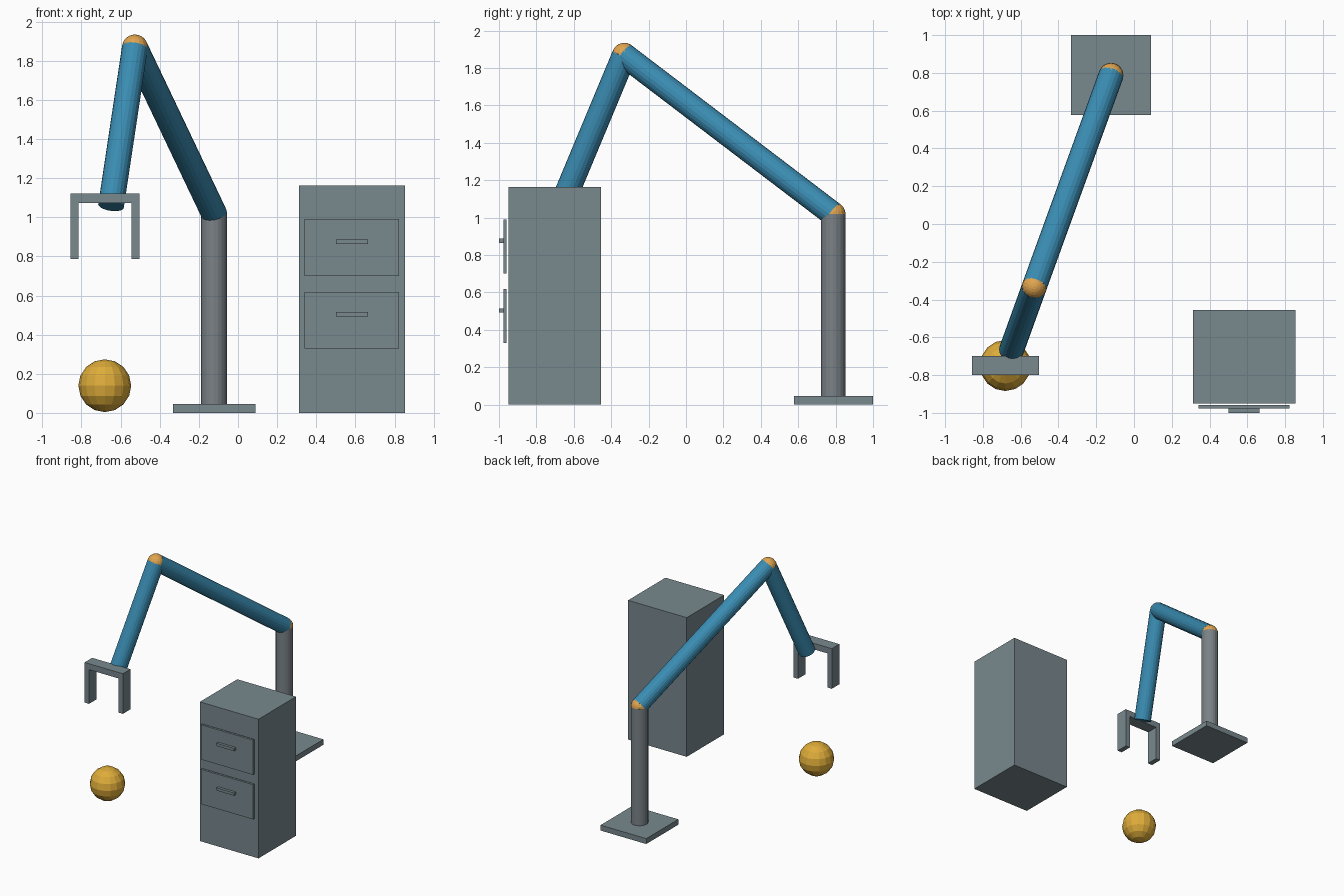
import bpy
from mathutils import Vector

if "Cube" in bpy.data.objects:
    bpy.data.objects.remove(bpy.data.objects["Cube"])


def material(name, r, g, b):
    """Flat colour from 0-255 display values, stored as linear."""
    m = bpy.data.materials.new(name)
    lin = [((c / 255 + 0.055) / 1.055) ** 2.4 for c in (r, g, b)]
    m.diffuse_color = (*lin, 1)
    m.use_nodes = True
    m.node_tree.nodes["Principled BSDF"].inputs["Base Color"].default_value = m.diffuse_color
    return m


GREY = material("cool grey", 120, 136, 141)
STEEL = material("steel grey", 122, 130, 135)
BLUE = material("arm blue", 58, 140, 178)
ORANGE = material("joint orange", 225, 165, 80)
GOLD = material("ball gold", 222, 172, 58)


def finish(name, mat):
    ob = bpy.context.object
    ob.name = name
    ob.data.materials.append(mat)
    return ob


def box(name, x, y, z, mat):
    """Box from its (min, max) range on each axis."""
    bpy.ops.mesh.primitive_cube_add(size=1)
    ob = finish(name, mat)
    ob.location = [(a + b) / 2 for a, b in (x, y, z)]
    ob.scale = [b - a for a, b in (x, y, z)]
    return ob


def rod(name, start, end, radius, mat):
    """Faceted cylinder between two points."""
    d = end - start
    bpy.ops.mesh.primitive_cylinder_add(vertices=20, radius=radius, depth=d.length,
                                        location=(start + end) / 2)
    ob = finish(name, mat)
    ob.rotation_euler = d.to_track_quat('Z', 'Y').to_euler()
    return ob


def ball(name, centre, radius, segments, rings, mat):
    bpy.ops.mesh.primitive_uv_sphere_add(segments=segments, ring_count=rings,
                                         radius=radius, location=centre)
    return finish(name, mat)


# Arm joints
R = 0.066
foot = Vector((-0.122, 0.787, 0.045))
shoulder = Vector((-0.122, 0.787, 1.018))
elbow = Vector((-0.527, -0.330, 1.868))
wrist = Vector((-0.649, -0.668, 1.058))

# Base and column
box("base_plate", (-0.333, 0.089), (0.577, 1.0), (0, 0.045), GREY)
rod("column", foot, shoulder, R, STEEL)

# Arm links and joint balls
rod("upper_arm", shoulder, elbow, R, BLUE)
rod("forearm", elbow, wrist, R, BLUE)
ball("shoulder_joint", shoulder, R, 16, 12, ORANGE)
ball("elbow_joint", elbow, R, 16, 12, ORANGE)

# Gripper: crossbar with two fingers
GY = (-0.80, -0.70)
box("gripper_bar", (-0.857, -0.503), GY, (1.072, 1.122), GREY)
for side, x in (("left", -0.857), ("right", -0.544)):
    box(side + "_finger", (x, x + 0.041), GY, (0.787, 1.072), GREY)

# Ball below the gripper
ball("gold_ball", (-0.681, -0.749, 0.139), 0.135, 16, 8, GOLD)

# Cabinet with two drawers
box("cabinet", (0.312, 0.854), (-0.949, -0.455), (0, 1.162), GREY)
for label, z in (("lower", 0.328), ("upper", 0.70)):
    box(label + "_drawer", (0.341, 0.823), (-0.977, -0.959), (z, z + 0.29), GREY)
    box(label + "_handle", (0.501, 0.664), (-1.0, -0.977), (z + 0.164, z + 0.187), GREY)
